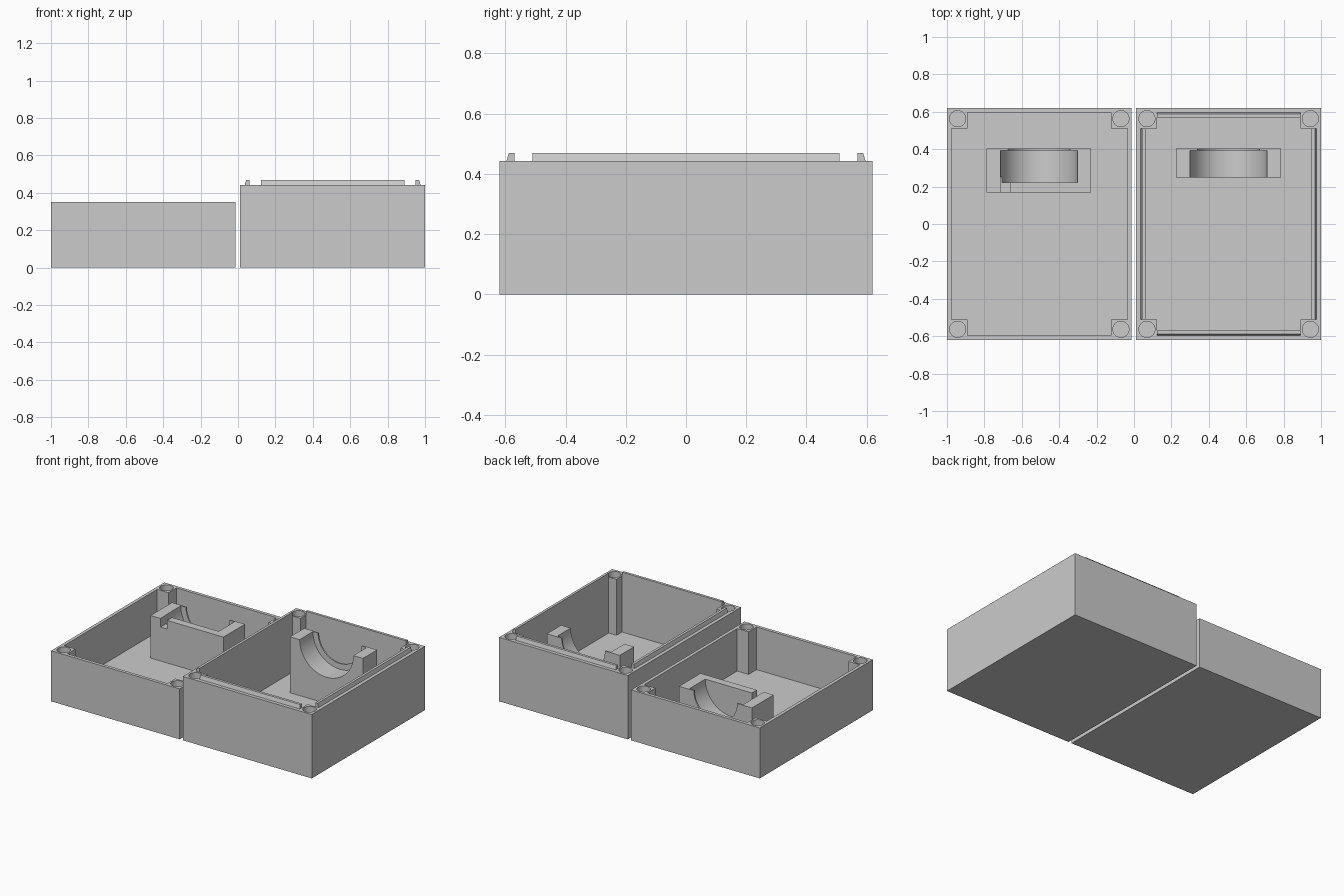
import bpy, bmesh, math

if "Cube" in bpy.data.objects:
    bpy.data.objects.remove(bpy.data.objects["Cube"])

grey = bpy.data.materials.new("matte grey")
grey.diffuse_color = (0.6, 0.6, 0.6, 1)
grey.use_nodes = True
grey.node_tree.nodes["Principled BSDF"].inputs["Base Color"].default_value = grey.diffuse_color

HALF_Y = 0.62
FLOOR = 0.055
POST = 0.11          # corner post size measured from the outer wall


def prism(name, pts, axis, a, b):
    """Extrude a 2D outline from a to b along z (x,y outline) or along x / y."""
    place = {"z": lambda u, v, w: (u, v, w),
             "y": lambda u, v, w: (u, w, v),
             "x": lambda u, v, w: (w, u, v)}[axis]
    bm = bmesh.new()
    face = bm.faces.new([bm.verts.new(place(u, v, a)) for u, v in pts])
    top = bmesh.ops.extrude_face_region(bm, geom=[face])["geom"]
    shift = [q - p for p, q in zip(place(0, 0, a), place(0, 0, b))]
    bmesh.ops.translate(bm, vec=shift,
                        verts=[g for g in top if isinstance(g, bmesh.types.BMVert)])
    bmesh.ops.recalc_face_normals(bm, faces=bm.faces)
    mesh = bpy.data.meshes.new(name)
    bm.to_mesh(mesh)
    bm.free()
    mesh.materials.append(grey)
    obj = bpy.data.objects.new(name, mesh)
    bpy.context.collection.objects.link(obj)
    return obj


def rect(u0, u1, v0, v1):
    return [(u0, v0), (u1, v0), (u1, v1), (u0, v1)]


def circle(cu, cv, r, n=64):
    return [(cu + r * math.cos(2 * math.pi * i / n),
             cv + r * math.sin(2 * math.pi * i / n)) for i in range(n)]


def carve(obj, cutters):
    """Subtract the cutters, apply, remove them, and smooth the round faces."""
    for c in cutters:
        m = obj.modifiers.new("cut", "BOOLEAN")
        m.operation, m.solver, m.object = "DIFFERENCE", "EXACT", c
        bpy.context.view_layer.objects.active = obj
        bpy.ops.object.modifier_apply(modifier=m.name)
        bpy.data.objects.remove(c)
    bpy.ops.object.select_all(action="DESELECT")
    obj.select_set(True)
    bpy.context.view_layer.objects.active = obj
    bpy.ops.object.shade_smooth_by_angle(angle=math.radians(30))


def case(name, x0, x1, height, wall):
    """Open tray with four drilled corner posts."""
    body = prism(name, rect(x0, x1, -HALF_Y, HALF_Y), "z", 0, height)
    cx, hx = (x0 + x1) / 2, (x1 - x0) / 2
    # cavity outline: a rectangle with its corners stepped in around the posts
    a, b = hx - wall, HALF_Y - wall
    c, d = hx - POST, HALF_Y - POST
    outline = [(a, -d), (a, d), (c, d), (c, b), (-c, b), (-c, d),
               (-a, d), (-a, -d), (-c, -d), (-c, -b), (c, -b), (c, -d)]
    cutters = [prism("cavity", [(cx + u, v) for u, v in outline], "z", FLOOR, 1)]
    for sx in (-1, 1):
        for sy in (-1, 1):
            hole = circle(cx + sx * (hx - 0.057), sy * (HALF_Y - 0.057), 0.043, 32)
            cutters.append(prism("screw_hole", hole, "z", FLOOR + 0.02, 1))
    carve(body, cutters)


def cradle(name, cx, y_front, y_seat, top, notch=False):
    """Bearing block with a half-round seat and a thin, narrower back flange."""
    block = prism(name, rect(cx - 0.28, cx + 0.28, FLOOR - 0.01, top), "y", y_front, 0.404)
    cutters = [prism("seat", circle(cx, top, 0.206), "y", y_seat, 0.394),
               prism("bore", circle(cx, top, 0.166), "y", 0.3, 0.5)]
    if notch:   # wire slot through the front wall
        cutters.append(prism("slot", rect(cx - 0.204, cx - 0.152, top - 0.06, top + 0.1),
                             "y", y_front - 0.1, y_seat + 0.03))
    carve(block, cutters)


# shallow half
case("shallow_tray", -1.0, -0.013, 0.35, 0.023)
cradle("shallow_cradle", -0.509, 0.168, 0.222, 0.35, notch=True)

# deep half
X0, X1, H = 0.012, 1.0, 0.443
case("deep_tray", X0, X1, H, 0.05)
cradle("deep_cradle", 0.505, 0.248, 0.148, H)

# tapered locating lips on the deep half's rim, inner face flush with the wall
CX, HX = (X0 + X1) / 2, (X1 - X0) / 2
for s, side in ((-1, "first"), (1, "second")):
    def lip(centre, half):
        return [(centre + s * (half - o), z) for o, z in
                ((0.05, H), (0.024, H), (0.032, 0.47), (0.05, 0.47))]
    prism(side + "_side_lip", lip(CX, HX), "y", -HALF_Y + POST, HALF_Y - POST)
    prism(side + "_end_lip", lip(0, HALF_Y), "x", X0 + POST, X1 - POST)
